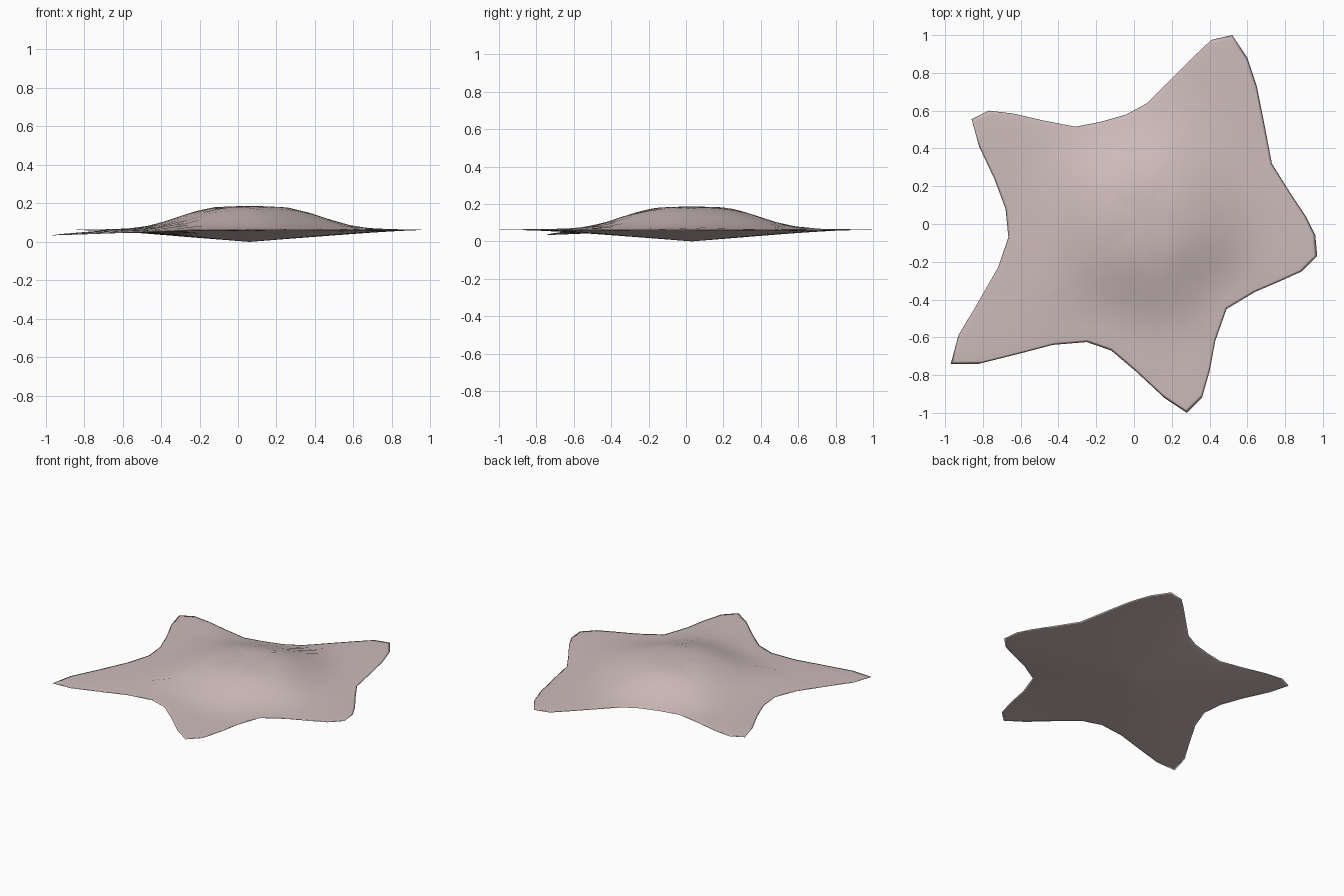
import bpy
import bmesh
from math import hypot

cube = bpy.data.objects.get("Cube")
if cube:
    bpy.data.objects.remove(cube)

# Outline of the five-armed body, counter-clockwise from the right-hand arm tip
OUTLINE = [
    (.97, -.17), (.96, -.06), (.91, .04), (.83, .16), (.73, .32), (.69, .53),
    (.65, .73), (.6, .88), (.52, 1), (.41, .975), (.32, .89), (.19, .76),
    (.07, .64), (-.04, .58), (-.18, .54), (-.31, .515), (-.49, .55),
    (-.64, .585), (-.77, .6), (-.86, .555), (-.82, .41), (-.74, .24),
    (-.68, .08), (-.665, -.07), (-.72, -.23), (-.84, -.44), (-.93, -.59),
    (-.97, -.74), (-.82, -.74), (-.62, -.69), (-.43, -.64), (-.25, -.625),
    (-.12, -.67), (.01, -.78), (.16, -.92), (.28, -1), (.36, -.92),
    (.4, -.78), (.43, -.62), (.49, -.45), (.64, -.36), (.78, -.3), (.89, -.25),
]
CX, CY = 0.06, 0.03
RINGS = [.12, .24, .36, .48, .6, .7, .8, .88, .94, .98]


def rim_height(x, y):
    # The front arm on the -x side droops
    droop = max(0, (-x - y - .8) / .91)
    return .065 - .028 * min(1, droop)


def surface_height(x, y, s, top):
    r = hypot(x - CX, y - CY)
    edge = (1 - s ** 4) ** .6
    if top:
        t = min(1, max(0, (r - .14) / .5))
        dome = 1 - t * t * (3 - 2 * t)
        return rim_height(x, y) + (.025 * max(.2, 1 - r) + .1 * dome) * edge
    return rim_height(x, y) - .062 * max(.1, 1 - r) ** 1.3 * edge


def add_side(bm, rim, top):
    # Nested rings shrink from the shared rim to a centre point
    outer = rim
    for s in reversed(RINGS):
        inner = []
        for px, py in OUTLINE:
            x, y = CX + (px - CX) * s, CY + (py - CY) * s
            inner.append(bm.verts.new((x, y, surface_height(x, y, s, top))))
        for i in range(len(rim)):
            j = (i + 1) % len(rim)
            bm.faces.new((outer[i], outer[j], inner[j], inner[i]))
        outer = inner
    centre = bm.verts.new((CX, CY, surface_height(CX, CY, 0, top)))
    for i in range(len(rim)):
        bm.faces.new((outer[i], outer[(i + 1) % len(rim)], centre))


# Starfish body: domed top and shallow underside meeting at a thin rim
bm = bmesh.new()
rim = [bm.verts.new((x, y, rim_height(x, y))) for x, y in OUTLINE]
add_side(bm, rim, True)
add_side(bm, rim, False)
bmesh.ops.recalc_face_normals(bm, faces=bm.faces)
low = min(v.co.z for v in bm.verts)
bmesh.ops.translate(bm, verts=bm.verts, vec=(0, 0, -low))
mesh = bpy.data.meshes.new("starfish_body")
bm.to_mesh(mesh)
bm.free()
body = bpy.data.objects.new("starfish_body", mesh)
bpy.context.collection.objects.link(body)
mesh.shade_smooth()

# Pale pink skin
skin = bpy.data.materials.new("pale_pink_skin")
skin.use_nodes = True
colour = (.62, .5, .5, 1)
skin.diffuse_color = colour
skin.node_tree.nodes["Principled BSDF"].inputs["Base Color"].default_value = colour
mesh.materials.append(skin)
